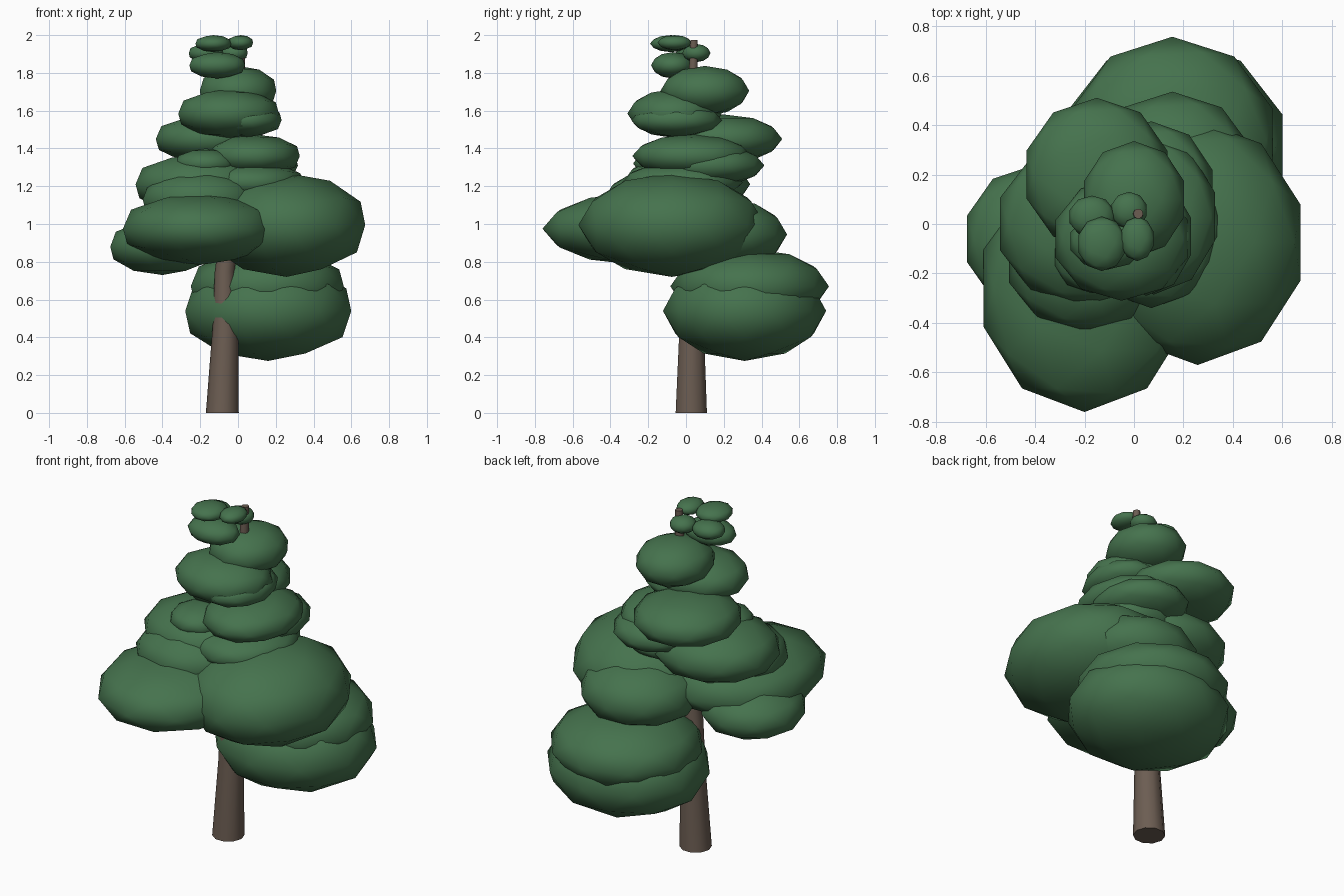
import bpy, bmesh, math

if "Cube" in bpy.data.objects:
    bpy.data.objects.remove(bpy.data.objects["Cube"])


def material(name, rgb):
    m = bpy.data.materials.new(name)
    m.diffuse_color = (*rgb, 1)
    m.use_nodes = True
    m.node_tree.nodes["Principled BSDF"].inputs["Base Color"].default_value = m.diffuse_color
    return m


GREEN = material("leaves", (0.06, 0.17, 0.075))
BROWN = material("bark", (0.15, 0.11, 0.085))


def add_object(name, bm, mat):
    for f in bm.faces:
        f.smooth = True
    mesh = bpy.data.meshes.new(name)
    bm.to_mesh(mesh)
    bm.free()
    mesh.materials.append(mat)
    ob = bpy.data.objects.new(name, mesh)
    bpy.context.collection.objects.link(ob)
    return ob


def leaf_clump(name, centre, radii):
    bm = bmesh.new()
    bmesh.ops.create_icosphere(bm, subdivisions=2, radius=1)
    for v in bm.verts:
        v.co = [c + r * p for c, r, p in zip(centre, radii, v.co)]
    return add_object(name, bm, GREEN)


def tapered_trunk(name, stations, sides=10):
    bm = bmesh.new()
    rings = []
    for x, y, z, r in stations:
        rings.append([bm.verts.new((x + r * math.cos(math.tau * i / sides),
                                    y + r * math.sin(math.tau * i / sides), z))
                      for i in range(sides)])
    for a, b in zip(rings, rings[1:]):
        for i in range(sides):
            j = (i + 1) % sides
            bm.faces.new((a[i], a[j], b[j], b[i]))
    bm.faces.new(rings[0][::-1])
    bm.faces.new(rings[-1])
    return add_object(name, bm, BROWN)


# Trunk: gently bending, x, y, z, radius
trunk = tapered_trunk("trunk", [
    (-.083, .028, 0, .087), (-.067, .03, .45, .068), (-.07, .03, .75, .053),
    (-.02, .03, 1.2, .04), (.01, .035, 1.6, .03), (.017, .042, 1.975, .02)])
bpy.context.view_layer.objects.active = trunk
trunk.select_set(True)
bpy.ops.object.shade_smooth_by_angle(angle=math.radians(50))

# Foliage: centre x, y, z, then radius x, y, z
tiers = {
    "lower_foliage": [
        (.16, .31, .54, .462, .432, .265),
        (.155, .337, .67, .426, .42, .2),
        (-.4, -.06, .88, .29, .3, .15),
        (.155, .2, .945, .34, .335, .19),
        (-.2, -.26, .975, .43, .5, .192),
        (.257, -.075, .995, .438, .495, .275)],
    "middle_foliage": [
        (-.2, -.15, 1.13, .32, .285, .16),
        (-.2, .0, 1.21, .36, .34, .165),
        (.07, -.02, 1.22, .29, .32, .11),
        (.07, .13, 1.31, .26, .285, .11),
        (-.17, -.1, 1.32, .17, .18, .08),
        (.08, .03, 1.36, .26, .315, .115)],
    "upper_foliage": [
        (-.15, .2, 1.45, .3, .31, .13),
        (.05, -.05, 1.55, .19, .24, .09),
        (-.05, -.06, 1.585, .28, .25, .13),
        (0, .1, 1.705, .213, .235, .132)],
    "crown_foliage": [
        (-.11, -.07, 1.84, .155, .115, .07),
        (-.17, .03, 1.905, .095, .085, .05),
        (-.02, .055, 1.905, .075, .075, .048),
        (-.13, -.08, 1.955, .1, .11, .045),
        (.013, -.06, 1.96, .07, .09, .04)],
}
for tier, clumps in tiers.items():
    for n, c in enumerate(clumps, 1):
        leaf_clump(f"{tier}_{n}", c[:3], c[3:])
